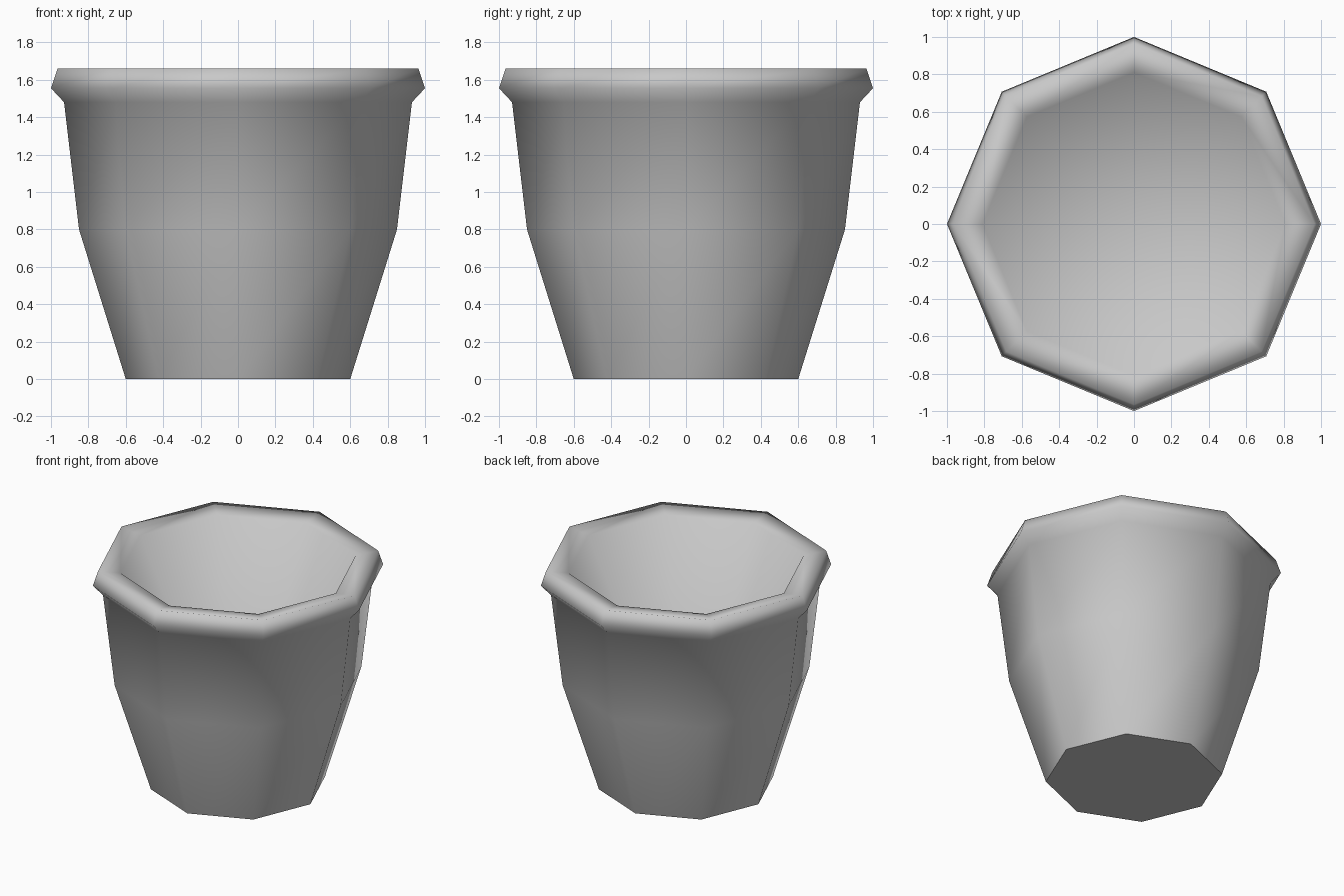
import bpy
import bmesh
from math import cos, sin, pi

if "Cube" in bpy.data.objects:
    bpy.data.objects.remove(bpy.data.objects["Cube"], do_unlink=True)

SIDES = 8

# Profile (radius, height): outer base, wall, flared rim, lip, inner edge
PROFILE = [
    (0.60, 0.00),
    (0.85, 0.80),
    (0.93, 1.48),
    (1.00, 1.555),
    (0.965, 1.66),
    (0.81, 1.635),
]
HOLLOW_DEPTH_Z = 0.05


def make_material(name, color):
    mat = bpy.data.materials.new(name)
    mat.use_nodes = True
    mat.diffuse_color = color
    mat.node_tree.nodes["Principled BSDF"].inputs["Base Color"].default_value = color
    return mat


def lathe(name, profile, tip_z, material):
    """Spin a profile into rings, close the base, and taper the hollow to a tip."""
    bm = bmesh.new()
    rings = []
    for r, z in profile:
        rings.append([bm.verts.new((r * cos(2 * pi * i / SIDES),
                                    r * sin(2 * pi * i / SIDES), z))
                      for i in range(SIDES)])
    tip = bm.verts.new((0, 0, tip_z))
    for i in range(SIDES):
        j = (i + 1) % SIDES
        for low, high in zip(rings, rings[1:]):
            bm.faces.new((low[i], low[j], high[j], high[i]))
        bm.faces.new((rings[-1][i], rings[-1][j], tip))
    base = bm.faces.new(list(reversed(rings[0])))
    bmesh.ops.recalc_face_normals(bm, faces=bm.faces)

    # Soft shading all over, with a crisp edge around the base
    for face in bm.faces:
        face.smooth = True
    for edge in base.edges:
        edge.smooth = False

    mesh = bpy.data.meshes.new(name)
    bm.to_mesh(mesh)
    bm.free()
    mesh.materials.append(material)
    obj = bpy.data.objects.new(name, mesh)
    bpy.context.collection.objects.link(obj)
    return obj


# Pot
grey = make_material("light_grey", (0.58, 0.58, 0.58, 1.0))
lathe("pot", PROFILE, HOLLOW_DEPTH_Z, grey)
